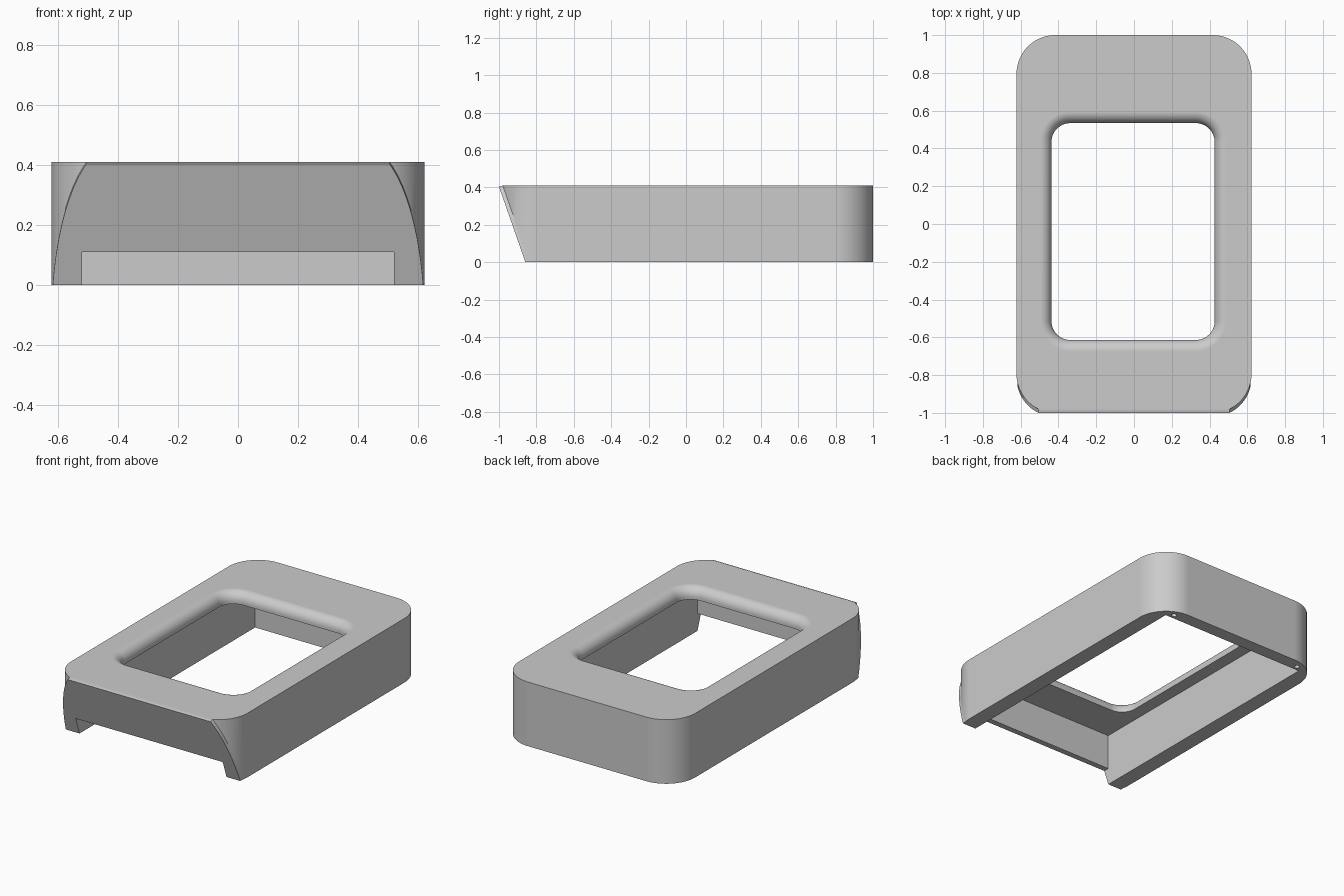
import bpy, bmesh, math
from mathutils import Vector

cube = bpy.data.objects.get("Cube")
if cube:
    bpy.data.objects.remove(cube, do_unlink=True)

grey = bpy.data.materials.new("plain_grey")
grey.use_nodes = True
COLOUR = (0.6, 0.6, 0.6, 1)
grey.diffuse_color = COLOUR
grey.node_tree.nodes["Principled BSDF"].inputs["Base Color"].default_value = COLOUR


def rounded_rect(cx, cy, hx, hy, r, steps=16):
    """Outline of a rectangle with rounded corners, counter-clockwise."""
    pts = []
    for q, (sx, sy) in enumerate([(1, 1), (-1, 1), (-1, -1), (1, -1)]):
        for i in range(steps + 1):
            a = math.pi / 2 * (q + i / steps)
            pts.append((cx + sx * (hx - r) + r * math.cos(a),
                        cy + sy * (hy - r) + r * math.sin(a)))
    return pts


def loft(bm, rings):
    """Skin a stack of closed rings and cap both ends."""
    loops = [[bm.verts.new(p) for p in ring] for ring in rings]
    n = len(loops[0])
    for low, high in zip(loops, loops[1:]):
        for i in range(n):
            j = (i + 1) % n
            bm.faces.new((low[i], low[j], high[j], high[i]))
    bm.faces.new(loops[0][::-1])
    bm.faces.new(loops[-1])


def make_object(name, bm):
    bmesh.ops.recalc_face_normals(bm, faces=bm.faces)
    mesh = bpy.data.meshes.new(name)
    bm.to_mesh(mesh)
    bm.free()
    mesh.materials.append(grey)
    ob = bpy.data.objects.new(name, mesh)
    bpy.context.collection.objects.link(ob)
    return ob


def slice_off(bm, point, normal):
    """Cut away everything on the normal's side and close the cut."""
    geom = bm.verts[:] + bm.edges[:] + bm.faces[:]
    cut = bmesh.ops.bisect_plane(bm, geom=geom, plane_co=point, plane_no=normal,
                                 clear_outer=True)["geom_cut"]
    edges = [e for e in cut if isinstance(e, bmesh.types.BMEdge)]
    return bmesh.ops.contextual_create(bm, geom=edges)["faces"]


# Housing: rounded block with a leaning front
TOP = 0.41
bm = bmesh.new()
outline = rounded_rect(0, 0, 0.622, 1, 0.205)
loft(bm, [[(x, y, z) for x, y in outline] for z in (-0.1, TOP)])
lean = Vector((0, -0.4, -0.14)).normalized()
front = slice_off(bm, Vector((0, -0.98, TOP)), lean)

# Front plate: the leaning face pushed out along its normal
pushed = bmesh.ops.extrude_face_region(bm, geom=front)["geom"]
bmesh.ops.delete(bm, geom=front, context='FACES_ONLY')
bmesh.ops.translate(bm, vec=lean * 0.021,
                    verts=[v for v in pushed if isinstance(v, bmesh.types.BMVert)])
slice_off(bm, Vector((0, 0, 0)), Vector((0, 0, -1)))
housing = make_object("housing", bm)

# Cavity cutter: side profile of the hollow and the front slot
bm = bmesh.new()
profile = [(-1.2, -0.1), (0.915, -0.1), (0.915, 0.337),
           (-0.86, 0.337), (-0.86, 0.11), (-1.2, 0.11)]
loft(bm, [[(x, y, z) for y, z in profile] for x in (-0.52, 0.52)])
cutters = [make_object("cavity_cutter", bm)]

# Window cutter: rounded opening flaring out to a soft top edge
FILLET = 0.06
levels = [(0, 0.25)]
for i in range(11):
    a = math.pi / 2 * i / 10
    levels.append((FILLET * (1 - math.cos(a)), TOP - FILLET + FILLET * math.sin(a)))
levels.append((FILLET, 0.6))
bm = bmesh.new()
loft(bm, [[(x, y, z) for x, y in
           rounded_rect(-0.005, -0.04, 0.432 + o, 0.574 + o, 0.1 + o)]
          for o, z in levels])
cutters.append(make_object("window_cutter", bm))

# Small blind holes in the bottom of the back corners
for side in (-1, 1):
    bm = bmesh.new()
    ring = [(side * 0.48 + 0.016 * math.cos(t * math.pi / 8),
             0.945 + 0.016 * math.sin(t * math.pi / 8)) for t in range(16)]
    loft(bm, [[(x, y, z) for x, y in ring] for z in (-0.1, 0.1)])
    cutters.append(make_object("screw_hole_cutter", bm))

# Cut the housing and tidy up
bpy.ops.object.select_all(action='DESELECT')
bpy.context.view_layer.objects.active = housing
housing.select_set(True)
for cutter in cutters:
    mod = housing.modifiers.new("cut", 'BOOLEAN')
    mod.operation = 'DIFFERENCE'
    mod.solver = 'EXACT'
    mod.object = cutter
    bpy.ops.object.modifier_apply(modifier=mod.name)
    bpy.data.objects.remove(cutter, do_unlink=True)

bpy.ops.object.shade_smooth_by_angle(angle=math.radians(30))
weighted = housing.modifiers.new("weighted_normals", 'WEIGHTED_NORMAL')
weighted.keep_sharp = True
